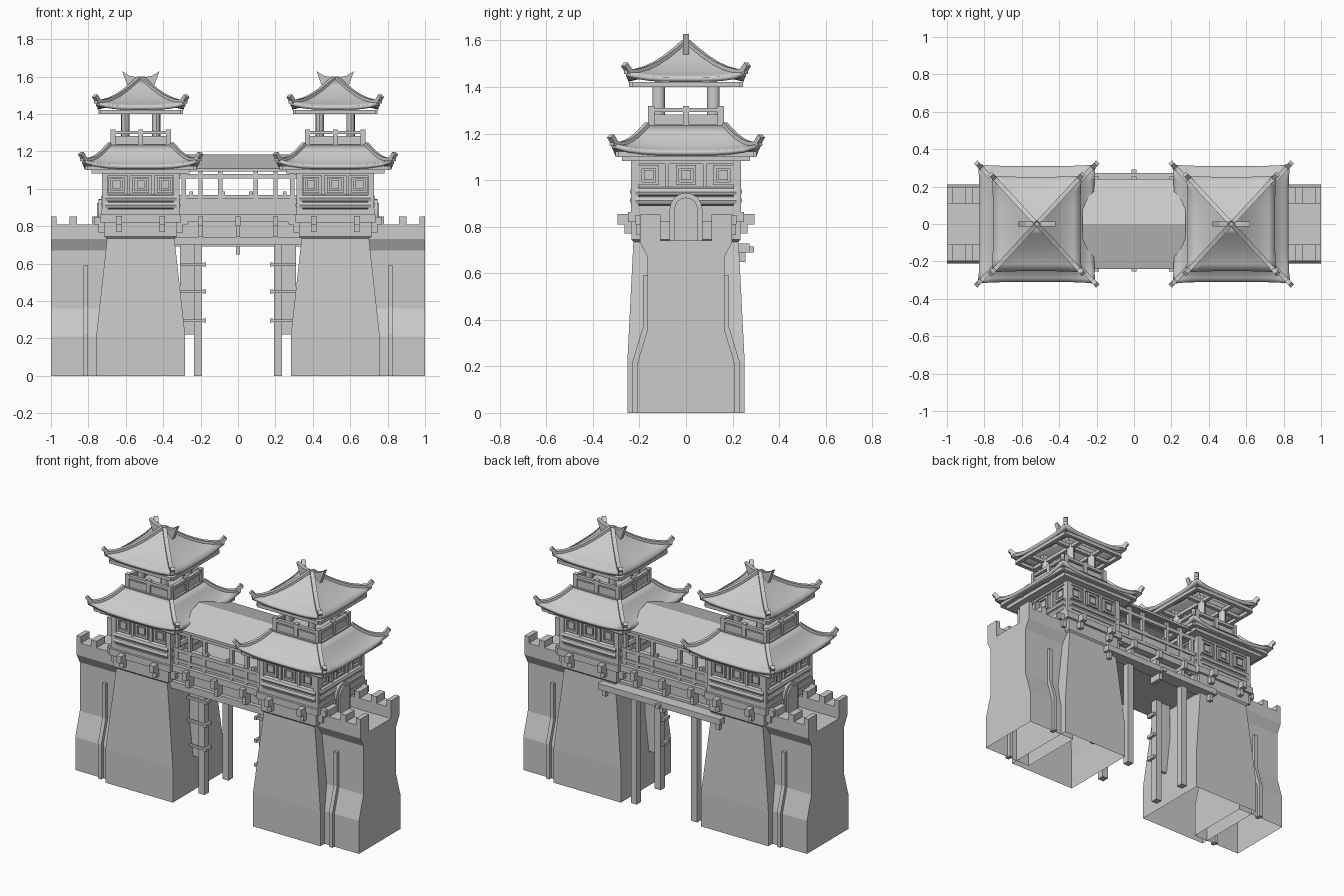
import bpy, bmesh, math
from mathutils import Vector, Matrix

if "Cube" in bpy.data.objects:
    bpy.data.objects.remove(bpy.data.objects["Cube"])

CX = 0.52  # tower centre; everything is built on +x and mirrored


class Part:
    def __init__(self, name):
        self.name, self.bm = name, bmesh.new()

    def box(self, x0, x1, y0, y1, z0, z1):
        m = Matrix.Translation(((x0+x1)/2, (y0+y1)/2, (z0+z1)/2)) @ Matrix.Diagonal((x1-x0, y1-y0, z1-z0, 1))
        bmesh.ops.create_cube(self.bm, size=1, matrix=m)

    def wbox(self, side, u0, u1, d0, d1, z0, z1):
        # box on one tower face: u runs along the face, d is distance out from centre
        if side[0] == 'y':
            a, b = sorted((d0*side[1], d1*side[1]))
            self.box(CX+u0, CX+u1, a, b, z0, z1)
        else:
            a, b = sorted((d0*side[1], d1*side[1]))
            self.box(CX+a, CX+b, u0, u1, z0, z1)

    def rod(self, p, q, r, n=8, sx=1, sy=1):
        p, q = Vector(p), Vector(q)
        rot = (q-p).to_track_quat('Z', 'Y').to_matrix().to_4x4()
        m = Matrix.Translation((p+q)/2) @ rot @ Matrix.Diagonal((sx, sy, 1, 1))
        bmesh.ops.create_cone(self.bm, cap_ends=True, segments=n, radius1=r, radius2=r, depth=(q-p).length, matrix=m)

    def bar(self, p, q, w, h):
        p, q = Vector(p), Vector(q)
        rot = (q-p).to_track_quat('X', 'Z').to_matrix().to_4x4()
        m = Matrix.Translation((p+q)/2) @ rot @ Matrix.Diagonal(((q-p).length, w, h, 1))
        bmesh.ops.create_cube(self.bm, size=1, matrix=m)

    def rings(self, rings, bottom=False):
        vs = [[self.bm.verts.new(p) for p in r] for r in rings]
        n = len(vs[0])
        for a, b in zip(vs, vs[1:]):
            for i in range(n):
                j = (i+1) % n
                self.bm.faces.new((a[i], a[j], b[j], b[i]))
        self.bm.faces.new(vs[-1])
        if bottom:
            self.bm.faces.new(vs[0][::-1])

    def done(self, mirror=True, thick=0, smooth=False, fix=True):
        if fix:
            bmesh.ops.recalc_face_normals(self.bm, faces=self.bm.faces)
        me = bpy.data.meshes.new(self.name)
        self.bm.to_mesh(me)
        self.bm.free()
        if smooth:
            me.polygons.foreach_set("use_smooth", [True]*len(me.polygons))
            me.set_sharp_from_angle(angle=math.radians(35))
        ob = bpy.data.objects.new(self.name, me)
        bpy.context.collection.objects.link(ob)
        if thick:
            s = ob.modifiers.new("thickness", 'SOLIDIFY')
            s.thickness, s.offset = thick, 0
        if mirror:
            ob.modifiers.new("mirror", 'MIRROR').use_clip = False
        return ob


def rect(hx, hy, z):
    return [(CX+a*hx, b*hy, z) for a, b in ((-1, -1), (1, -1), (1, 1), (-1, 1))]


SIDES = (('y', -1), ('y', 1), ('x', -1), ('x', 1))

# tapered stone tower, open underneath
p = Part("tower_base")
p.rings([rect(.237, .252, 0), rect(.237, .252, .22), rect(.18, .226, .735), rect(.195, .235, .745), rect(.195, .235, .83)])
p.done()

# wing wall with walkway channel
p = Part("wing_wall")
half = [(.21, 0), (.21, .21), (.165, .36), (.165, .67), (.197, .73), (.197, .81), (.11, .81), (.11, .74)]
prof = half + [(-y, z) for y, z in half[::-1]]
p.rings([[(x, y, z) for y, z in prof] for x in (.66, 1.0)], True)
bmesh.ops.delete(p.bm, geom=[f for f in p.bm.faces if all(v.co.z < .001 for v in f.verts)], context='FACES_ONLY')
p.done()
p = Part("merlons")
for x0, x1 in ((.745, .78), (.86, .9), (.97, 1.0)):
    for s in (-1, 1):
        y0, y1 = sorted((s*.11, s*.197))
        p.box(x0, x1, y0, y1, .8, .852)
p.done()
p = Part("wall_strips")
strip = [(.23, 0), (.23, .22), (.185, .37), (.185, .59), (.15, .59), (.15, .36), (.19, .2), (.19, 0)]
for s in (-1, 1):
    p.rings([[(x, s*y, z) for y, z in strip] for x in (.803, .827)], True)
p.done()

# platform and projecting stepped beams
p = Part("platform_beams")
p.box(CX-.215, CX+.215, -.25, .25, .82, .862)
for u in (-.115, .115):
    p.box(CX+u-.016, CX+u+.016, -.295, .295, .81, .855)
    p.box(CX+u-.014, CX+u+.014, -.265, .265, .77, .81)
for y in (-.2, .2):
    p.box(CX-.25, CX+.25, y-.017, y+.017, .81, .85)
    p.box(CX-.225, CX+.225, y-.015, y+.015, .765, .81)
p.done()

# tower room, its posts, logs and windows
p = Part("tower_room")
p.box(CX-.19, CX+.19, -.218, .218, .86, 1.1)
p.box(CX-.21, CX+.21, -.236, .236, .86, .892)
p.box(CX-.205, CX+.205, -.23, .23, 1.07, 1.09)
for a in (-1, 1):
    for b in (-1, 1):
        p.box(CX+a*.192-.016, CX+a*.192+.016, b*.22-.016, b*.22+.016, .86, 1.1)
p.done()
logs, win = Part("log_bands"), Part("windows")
for side in SIDES:
    front = side[0] == 'y'
    d, half_w, step = (.218, .19, .13) if front else (.19, .218, .16)
    for z in (.912, .95):
        e = side[1]*(d+.003)
        a, b = ((CX-half_w, e, z), (CX+half_w, e, z)) if front else ((CX+e, -half_w, z), (CX+e, half_w, z))
        logs.rod(a, b, .021)
    for u in (-step/2, step/2):
        win.wbox(side, u-.008, u+.008, d-.01, d+.012, .97, 1.08)
    for u in (-step, 0, step):
        w, z0, z1 = .043, .978, 1.064
        win.wbox(side, u-w, u-w+.013, d-.01, d+.014, z0, z1)
        win.wbox(side, u+w-.013, u+w, d-.01, d+.014, z0, z1)
        win.wbox(side, u-w, u+w, d-.01, d+.014, z0, z0+.013)
        win.wbox(side, u-w, u+w, d-.01, d+.014, z1-.013, z1)
        win.wbox(side, u-.021, u+.021, d-.01, d+.01, 1.0, 1.043)
logs.done(smooth=True)
win.done()

# arched door to the wall walk
def arch(r, zc, z0):
    return [(-r, z0)] + [(-r*math.cos(math.pi*i/10), zc+r*math.sin(math.pi*i/10)) for i in range(11)] + [(r, z0)]
p = Part("arched_door")
for r, x in ((.07, .745), (.05, .755)):
    p.rings([[(xx, y, z) for y, z in arch(r, .875, .74)] for xx in (.68, x)], True)
p.done()


# curved hip roofs with raised corners and hip ridges
def roof(name, ex, ey, ze, tx, ty, zt, lift):
    def pt(k, u, t):
        f = 1+.035*abs(u)**6*(1-t)**2
        hx, hy = (ex+(tx-ex)*t)*f, (ey+(ty-ey)*t)*f
        z = ze+(zt-ze)*t**1.5+lift*abs(u)**4*(1-t)**3
        x, y = ((u*hx, -hy), (hx, u*hy), (-u*hx, hy), (-hx, -u*hy))[k]
        return Vector((CX+x, y, z))
    n, m = 10, 6
    r = Part(name)
    for k in range(4):
        g = [[r.bm.verts.new(pt(k, -1+2*i/n, j/m)) for i in range(n+1)] for j in range(m+1)]
        for j in range(m):
            for i in range(n):
                r.bm.faces.new((g[j][i], g[j][i+1], g[j+1][i+1], g[j+1][i]))
    bmesh.ops.remove_doubles(r.bm, verts=r.bm.verts, dist=1e-4)
    r.done(thick=.02, smooth=True, fix=False)
    h = Part(name+"_hips")
    for k in range(4):
        pts = [pt(k, 1, j/m)+Vector((0, 0, .01)) for j in range(m+1)]
        for a, b in zip(pts, pts[1:]):
            h.bar(a, b, .024, .022)
        out = (pts[0]-pts[1]).normalized()
        h.bar(pts[0]-out*.02, pts[0]+Vector((out.x*.008, out.y*.008, .03)), .026, .022)
    h.done()


roof("lower_roof", .304, .308, 1.115, .165, .165, 1.228, .035)
roof("upper_roof", .232, .25, 1.432, .006, .006, 1.582, .025)

# eave framing
p = Part("eave_frames")
p.box(CX-.262, CX+.262, -.275, .275, 1.082, 1.105)
for hx, hy, z in ((.285, .29, 1.1), (.215, .232, 1.4)):
    for y in (-hy, -.12, .12, hy):
        p.box(CX-hx, CX+hx, y-.012, y+.012, z, z+.022)
    for x in (-hx, -.083, .083, hx):
        p.box(CX+x-.012, CX+x+.012, -hy, hy, z, z+.022)
for y in (-.12, .12):
    p.box(CX-.11, CX+.11, y-.014, y+.014, 1.42, 1.45)
p.done()

# lookout terrace, railing and columns
p = Part("lookout_terrace")
p.box(CX-.167, CX+.167, -.167, .167, 1.215, 1.238)
for side in SIDES:
    for u in (-.15, 0, .15):
        p.wbox(side, u-.013, u+.013, .136, .163, 1.23, 1.318)
    p.wbox(side, -.155, .155, .142, .154, 1.235, 1.282)
    p.wbox(side, -.158, .158, .138, .16, 1.292, 1.31)
    for u in (-.08, .08):
        p.wbox(side, u-.015, u+.015, .16, .176, 1.2, 1.225)
p.done()
p = Part("lookout_columns")
for x in (-.083, .083):
    for y in (-.118, .118):
        p.rod((CX+x, y, 1.23), (CX+x, y, 1.42), .024, 12, .9, 1.12)
p.done(smooth=True)

# roof crest
p = Part("roof_crest")
crest = [(-.065, 1.535), (-.1, 1.628), (-.06, 1.604), (0, 1.592), (.06, 1.604), (.1, 1.628), (.065, 1.535), (0, 1.57)]
p.rings([[(CX+x, y, z) for x, z in crest] for y in (-.013, .013)], True)
p.done()

# bridge floors, brackets and back ledge
p = Part("bridge_deck")
p.box(-.34, .34, -.225, .225, .822, .862)
p.box(-.36, .36, -.175, .175, .74, .825)
p.box(-.36, .36, -.2, .2, .698, .742)
p.box(-.43, .43, .19, .272, .69, .728)
for x in (-.2, 0, .2):
    p.box(x-.014, x+.014, -.255, .255, .8, .852)
    p.box(x-.012, x+.012, -.225, .225, .742, .8)
for x in (-.4, 0, .4):
    p.box(x-.012, x+.012, .17, .255, .648, .692)
p.box(-.014, .014, .25, .292, .69, .715)
p.done(False)

# bridge gallery sides
p = Part("bridge_gallery")
for s in (-1, 1):
    def b(x0, x1, a, c, z0, z1):
        p.box(x0, x1, *sorted((s*a, s*c)), z0, z1)
    b(-.33, .33, .185, .2, .86, .95)
    b(-.33, .33, .18, .208, .878, .898)
    b(-.33, .33, .178, .21, .945, .967)
    b(-.33, .33, .182, .205, 1.055, 1.078)
    for x in (-.29, -.2, -.095, .095, .2, .29):
        b(x-.011, x+.011, .182, .206, .86, 1.11)
    for x in (-.25, -.08, .07, .25):
        b(x-.01, x+.01, .185, .205, .967, .985)
p.done(False)

# bridge gable roof
p = Part("bridge_roof")
gable = [(-.24, 1.092), (0, 1.165), (.24, 1.092), (.24, 1.108), (0, 1.183), (-.24, 1.108)]
p.rings([[(x, y, z) for y, z in gable] for x in (-.275, .275)], True)
p.done(False)

# gate posts, side boards and rungs
p = Part("gate_posts")
for y in (-.04, .2):
    p.box(.192, .234, y-.022, y+.022, 0, .71)
p.box(.232, .31, -.048, -.03, .22, .71)
for z in (.295, .45, .595):
    p.box(.17, .31, -.075, -.06, z-.007, z+.007)
    p.box(.17, .186, -.08, -.02, z-.01, z+.01)
p.done()
